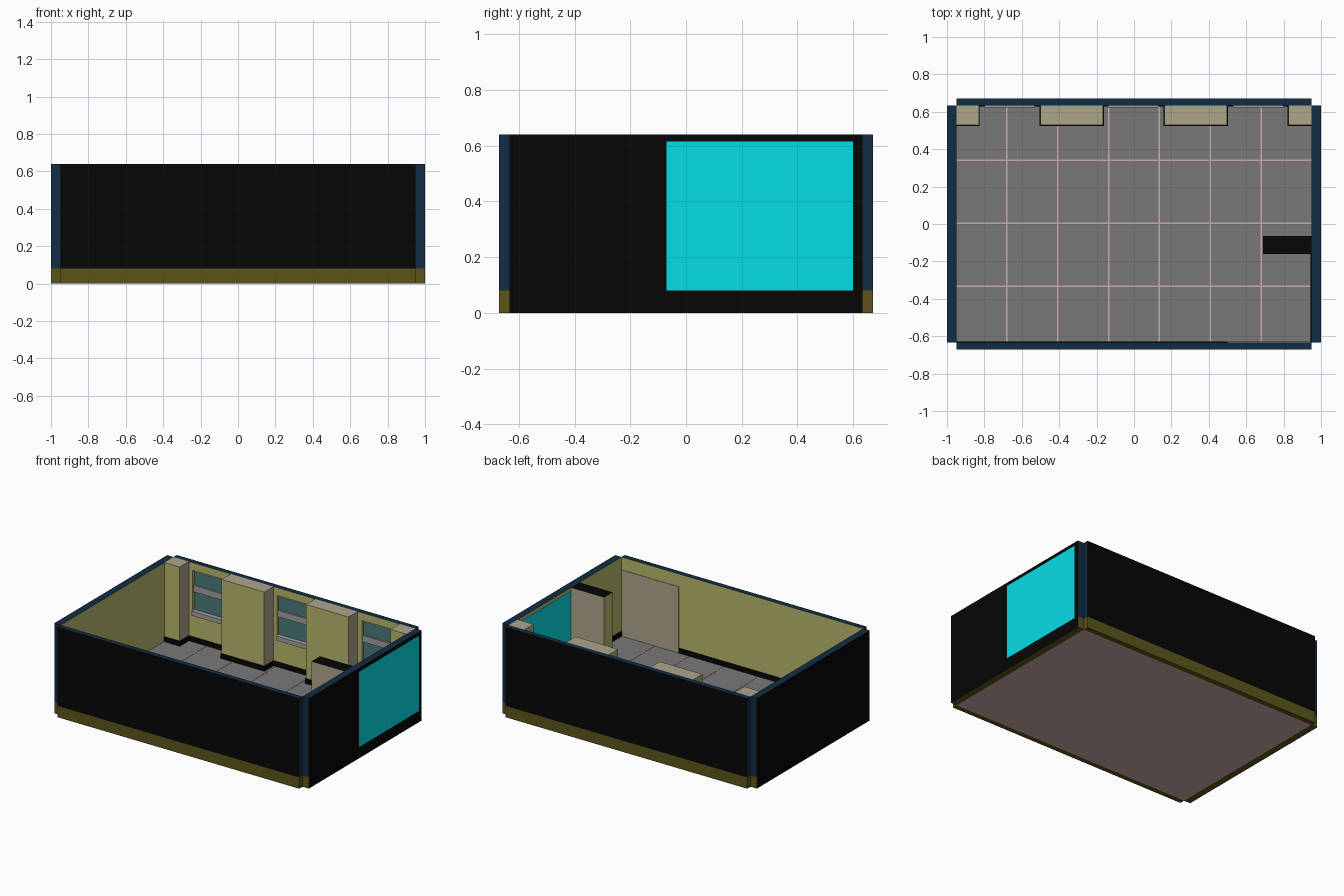
import bpy

if "Cube" in bpy.data.objects:
    bpy.data.objects.remove(bpy.data.objects["Cube"])


def material(name, r, g, b):
    m = bpy.data.materials.new(name)
    m.diffuse_color = [(c / 255) ** 2.2 for c in (r, g, b)] + [1]
    m.use_nodes = True
    m.node_tree.nodes["Principled BSDF"].inputs["Base Color"].default_value = m.diffuse_color
    return m


YELLOW = material("wall_yellow", 182, 182, 108)
BLACK = material("black", 14, 14, 14)
NAVY = material("navy", 24, 48, 70)
OLIVE = material("olive", 92, 86, 32)
TAN = material("tan", 172, 164, 138)
GREY = material("floor_grey", 120, 120, 120)
PINK = material("grout_pink", 205, 172, 168)
CYAN = material("cyan", 13, 222, 230)
TEAL = material("window_teal", 78, 122, 122)
FRAME = material("frame_grey", 160, 160, 160)

# face order of the box: -z, +z, -y, +x, +y, -x
SIDES = ["-z", "+z", "-y", "+x", "+y", "-x"]
FACES = [(0, 3, 2, 1), (4, 5, 6, 7), (0, 1, 5, 4), (1, 2, 6, 5), (2, 3, 7, 6), (3, 0, 4, 7)]


def box(name, x, y, z, mat, **paint):
    """Box from ranges; paint maps px/nx/py/ny/pz to another material."""
    v = [(a, b, c) for c in z for a, b in
         ((x[0], y[0]), (x[1], y[0]), (x[1], y[1]), (x[0], y[1]))]
    me = bpy.data.meshes.new(name)
    me.from_pydata(v, [], FACES)
    me.materials.append(mat)
    for key, m in paint.items():
        if m.name not in me.materials:
            me.materials.append(m)
        side = ("+" if key[0] == "p" else "-") + key[1]
        me.polygons[SIDES.index(side)].material_index = me.materials.find(m.name)
    ob = bpy.data.objects.new(name, me)
    bpy.context.collection.objects.link(ob)
    return ob


H, F = 0.64, 0.08            # wall top, floor level
IX, IY = 0.95, 0.633         # inner half sizes
OX, OY = 1.0, 0.67           # outer half sizes

# floor slab and tiles
box("floor_slab", (-IX, IX), (-IY, IY), (0, F - 0.002), PINK)
xs = [-IX, -0.68, -0.408, -0.136, 0.136, 0.408, 0.68, IX]
ys = [-IY, -0.333, 0.005, 0.34, IY]
g = 0.004
for i in range(7):
    for j in range(4):
        box("floor_tile", (xs[i] + g * (i > 0), xs[i + 1] - g * (i < 6)),
            (ys[j] + g * (j > 0), ys[j + 1] - g * (j < 3)), (F - 0.01, F), GREY)

# side walls on their bases
for s, name, out, inn in ((-1, "left", "nx", "px"), (1, "right", "px", "nx")):
    x = sorted((s * IX, s * OX))
    box(name + "_base", x, (-IY, IY), (0, F), OLIVE, **{out: BLACK})
    box(name + "_wall", x, (-IY, IY), (F, H), NAVY, **{out: BLACK, inn: YELLOW})

# front and back walls on their bases
for s, name, out in ((-1, "front", "ny"), (1, "back", "py")):
    y = sorted((s * IY, s * OY))
    box(name + "_base", (-IX, IX), y, (0, F), OLIVE)
    wall = box(name + "_wall", (-IX, IX), y, (F, H), YELLOW,
               **{out: BLACK, "pz": NAVY, "px": NAVY, "nx": NAVY})

# recessed windows in the back wall
for n, c in enumerate((-0.665, -0.003, 0.665)):
    wx = (c - 0.135, c + 0.135)
    cut = box("window_cutter", wx, (0.6, 0.66), (0.27, 0.585), YELLOW)
    cut.hide_render = True
    cut.hide_viewport = True
    mod = wall.modifiers.new("window_recess", "BOOLEAN")
    mod.operation, mod.object, mod.solver = "DIFFERENCE", cut, "EXACT"
    box("window_pane", wx, (0.654, 0.664), (0.28, 0.58), TEAL)
    box("window_sill", wx, (0.622, 0.662), (0.268, 0.3), FRAME)
    box("window_rail", wx, (0.642, 0.662), (0.43, 0.475), FRAME)
    box("window_head", wx, (0.642, 0.662), (0.572, 0.587), FRAME)

# pillars with skirting wrapped round
bays = [(-0.95, -0.83), (-0.5, -0.165), (0.163, 0.497), (0.827, 0.95)]
t, SK = 0.005, (F, 0.115)
for a, b in bays:
    box("pillar", (a, b), (0.53, IY), (F, H), TAN, ny=YELLOW)
    box("pillar_skirting", (max(a - t, -IX), min(b + t, IX)), (0.53 - t, IY), SK, BLACK)
for k in range(3):
    box("back_skirting", (bays[k][1], bays[k + 1][0]), (IY - t, IY), SK, BLACK)

# skirting on the front and right walls
box("front_skirting", (-IX, 0.5), (-IY, -IY + t), SK, BLACK)
box("right_skirting", (IX - t, IX), (-IY, -0.16), SK, BLACK)

# short partition beside the glass
box("partition", (0.69, IX), (-0.16, -0.065), (F, H), TAN, pz=BLACK, nx=YELLOW)

# large glass panel through the right wall
box("glass_panel", (IX - 0.002, OX + 0.001), (-0.07, 0.6), (F, 0.615), CYAN)

# door on the inside of the front wall
box("door", (0.5, 0.942), (-IY, -IY + 0.004), (F, 0.55), TAN)
